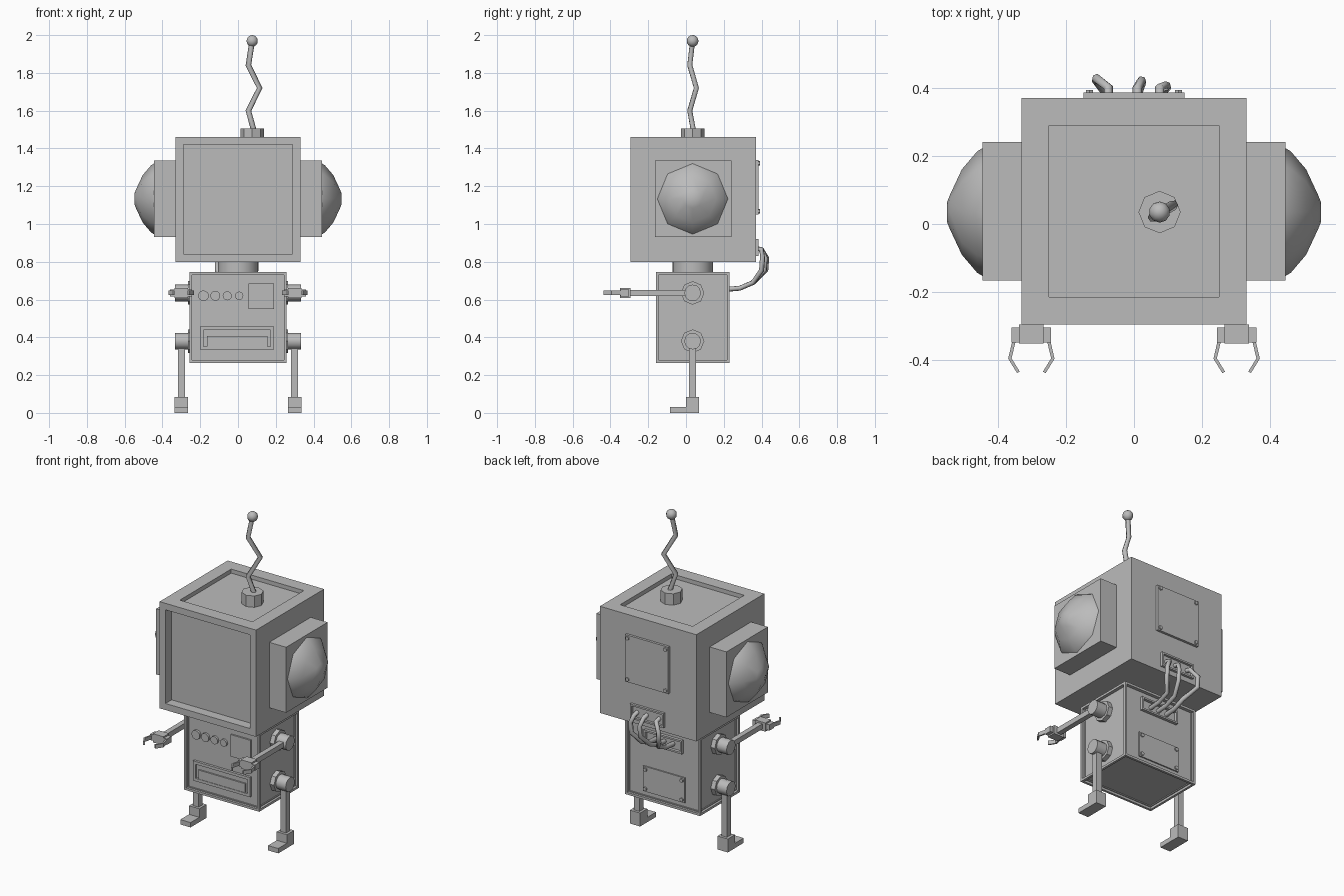
import bpy, bmesh, math
from mathutils import Vector, Matrix

if "Cube" in bpy.data.objects:
    bpy.data.objects.remove(bpy.data.objects["Cube"], do_unlink=True)

grey = bpy.data.materials.new("plain grey")
grey.use_nodes = True
grey.diffuse_color = (0.5, 0.5, 0.5, 1)
grey.node_tree.nodes["Principled BSDF"].inputs["Base Color"].default_value = (0.5, 0.5, 0.5, 1)

MID = 0.035   # depth centre of the robot
AXES = {"x": Matrix.Rotation(math.pi / 2, 4, "Y"),
        "y": Matrix.Rotation(math.pi / 2, 4, "X"),
        "z": Matrix.Identity(4)}


def finish(name, bm, mirror=False, smooth=False):
    bmesh.ops.recalc_face_normals(bm, faces=bm.faces)
    mesh = bpy.data.meshes.new(name)
    bm.to_mesh(mesh)
    bm.free()
    obj = bpy.data.objects.new(name, mesh)
    bpy.context.collection.objects.link(obj)
    mesh.materials.append(grey)
    if smooth:
        bpy.ops.object.select_all(action="DESELECT")
        obj.select_set(True)
        bpy.context.view_layer.objects.active = obj
        bpy.ops.object.shade_smooth_by_angle(angle=math.radians(50))
    if mirror:
        obj.modifiers.new("mirror", "MIRROR")
    return obj


def box(name, x, y, z, recesses=(), mirror=False):
    """Box from ranges; recesses are (direction, rim width, depth)."""
    bm = bmesh.new()
    bmesh.ops.create_cube(bm, size=1)
    for v in bm.verts:
        v.co = [r[0] if c < 0 else r[1] for r, c in zip((x, y, z), v.co)]
    bm.normal_update()
    for direction, rim, depth in recesses:
        face = max(bm.faces, key=lambda f: f.normal.dot(Vector(direction)) * 100 + f.calc_area())
        bmesh.ops.inset_individual(bm, faces=[face], thickness=rim)
        inner = bmesh.ops.extrude_face_region(bm, geom=[face])["geom"]
        moved = [g for g in inner if isinstance(g, bmesh.types.BMVert)]
        bmesh.ops.translate(bm, verts=moved, vec=Vector(direction) * -depth)
        if face.is_valid:
            bm.faces.remove(face)
        bm.normal_update()
    return finish(name, bm, mirror)


def cylinder(name, centre, radius, length, axis, sides=8, mirror=False, smooth=False):
    bm = bmesh.new()
    bmesh.ops.create_cone(bm, cap_ends=True, segments=sides, radius1=radius,
                          radius2=radius, depth=length,
                          matrix=Matrix.Translation(centre) @ AXES[axis])
    return finish(name, bm, mirror, smooth)


def tube(name, points, radius, resolution=1):
    curve = bpy.data.curves.new(name, "CURVE")
    curve.dimensions = "3D"
    curve.bevel_depth = radius
    curve.bevel_resolution = resolution
    curve.use_fill_caps = True
    spline = curve.splines.new("POLY")
    spline.points.add(len(points) - 1)
    for p, co in zip(spline.points, points):
        p.co = (*co, 1)
    obj = bpy.data.objects.new(name, curve)
    bpy.context.collection.objects.link(obj)
    curve.materials.append(grey)
    bpy.ops.object.select_all(action="DESELECT")
    obj.select_set(True)
    bpy.context.view_layer.objects.active = obj
    bpy.ops.object.convert(target="MESH")
    return bpy.context.object


def screwed_plate(name, half, z, back, thick):
    """Back cover with a screw in each corner."""
    box(name, (-half, half), (back - 0.01, back + thick), z)
    for i, sx in enumerate((-half + 0.018, half - 0.018)):
        for j, sz in enumerate((z[0] + 0.018, z[1] - 0.018)):
            cylinder(f"{name}_screw_{i}{j}", (sx, back + thick, sz), 0.012, 0.016, "y", 6)


# Head with sunken screen and top panel
FRONT, BACK, TOP, BOTTOM = (0, -1, 0), (0, 1, 0), (0, 0, 1), (0, 0, -1)
box("head", (-0.33, 0.33), (-0.295, 0.37), (0.8, 1.46),
    [(FRONT, 0.057, 0.06), (TOP, 0.115, 0.025)])
box("ear_box", (0.32, 0.445), (-0.165, 0.24), (0.93, 1.335), mirror=True)

# Faceted ear domes, built as shrinking rings
bm = bmesh.new()
rings = []
for x, r in ((0.44, 0.19), (0.46, 0.178), (0.505, 0.125), (0.54, 0.05), (0.548, 0.03)):
    rings.append([bm.verts.new((x, MID + r * math.sin(a * math.pi / 4),
                                1.133 + r * math.cos(a * math.pi / 4))) for a in range(8)])
for low, high in zip(rings, rings[1:]):
    for a in range(8):
        b = (a + 1) % 8
        bm.faces.new((low[a], low[b], high[b], high[a]))
bm.faces.new(rings[-1])
finish("ear_dome", bm, mirror=True, smooth=True)

# Antenna
cylinder("antenna_base", (0.075, MID, 1.465), 0.062, 0.08, "z", 8)
tube("antenna_rod", [(0.085, 0.04, 1.49), (0.055, 0.02, 1.6), (0.115, 0.055, 1.72),
                     (0.055, 0.02, 1.84), (0.075, MID, 1.97)], 0.015)
bm = bmesh.new()
bmesh.ops.create_uvsphere(bm, u_segments=10, v_segments=8, radius=0.031,
                          matrix=Matrix.Translation((0.075, MID, 1.969)))
finish("antenna_ball", bm, smooth=True)

# Neck and body with a rim around every panel
cylinder("neck", (0, MID, 0.77), 0.107, 0.1, "z", 24, smooth=True)
box("body", (-0.257, 0.257), (-0.16, 0.23), (0.265, 0.745),
    [(d, 0.02, 0.02) for d in (FRONT, BACK, BOTTOM, (1, 0, 0), (-1, 0, 0))])

# Front controls
for i in range(4):
    cylinder(f"dial_{i + 1}", (-0.183 + 0.063 * i, -0.143, 0.62), 0.028 - 0.002 * i,
             0.02, "y", 16, smooth=True)
box("gauge_plate", (0.055, 0.19), (-0.15, -0.13), (0.55, 0.685))
box("slot_frame", (-0.2, 0.19), (-0.155, -0.13), (0.335, 0.457), [(FRONT, 0.025, 0.012)])
box("slot_bar", (-0.165, 0.155), (-0.152, -0.135), (0.35, 0.408))

# Back covers and cable sockets
screwed_plate("head_cover", 0.148, (1.05, 1.34), 0.37, 0.015)
screwed_plate("body_cover", 0.143, (0.31, 0.465), 0.21, 0.008)
box("head_socket", (-0.115, 0.115), (0.34, 0.385), (0.83, 0.92), [(BACK, 0.015, 0.025)])
box("body_socket", (-0.13, 0.13), (0.19, 0.228), (0.612, 0.695), [(BACK, 0.015, 0.025)])

# Sagging cables from head to body
for i, (top, mid, low, reach) in enumerate(((-0.075, -0.11, -0.06, 0.427),
                                            (0.01, 0.022, 0.0, 0.42),
                                            (0.075, 0.095, 0.055, 0.405))):
    tube(f"cable_{i + 1}", [(top, 0.355, 0.875), (top, 0.4, 0.865), (mid, reach, 0.82),
                            (mid, reach - 0.005, 0.755), (low, 0.355, 0.69),
                            (low, 0.285, 0.66), (low, 0.205, 0.653)], 0.014)

# Shoulder and hip joints
for name, z in (("shoulder", 0.635), ("hip", 0.38)):
    cylinder(name + "_flange", (0.25, MID, z), 0.062, 0.03, "x", 8, True)
    cylinder(name + "_joint", (0.285, MID, z), 0.044, 0.095, "x", 12, True, True)

# Arms with two-fingered claws
box("arm", (0.284, 0.316), (-0.3, MID), (0.619, 0.651), mirror=True)
box("hand", (0.265, 0.337), (-0.35, -0.295), (0.608, 0.662), mirror=True)
for side, name in ((-1, "inner"), (1, "outer")):
    xs = sorted((0.301 + side * 0.03, 0.301 + side * 0.058))
    box(name + "_knuckle", xs, (-0.348, -0.303), (0.617, 0.653), mirror=True)
    # Bent finger as an extruded flat profile
    bm = bmesh.new()
    outline = [(0.054, -0.335), (0.068, -0.395), (0.042, -0.437),
               (0.034, -0.433), (0.058, -0.394), (0.044, -0.335)]
    face = bm.faces.new([bm.verts.new((0.301 + side * x, y, 0.623)) for x, y in outline])
    new = bmesh.ops.extrude_face_region(bm, geom=[face])["geom"]
    bmesh.ops.translate(bm, verts=[g for g in new if isinstance(g, bmesh.types.BMVert)],
                        vec=(0, 0, 0.024))
    finish(name + "_finger", bm, mirror=True)

# Legs and feet
box("leg", (0.28, 0.318), (0.016, 0.054), (0.07, 0.37), mirror=True)
box("ankle", (0.265, 0.335), (0, 0.07), (0, 0.083), mirror=True)
box("toe", (0.265, 0.335), (-0.085, 0.005), (0, 0.03), mirror=True)
